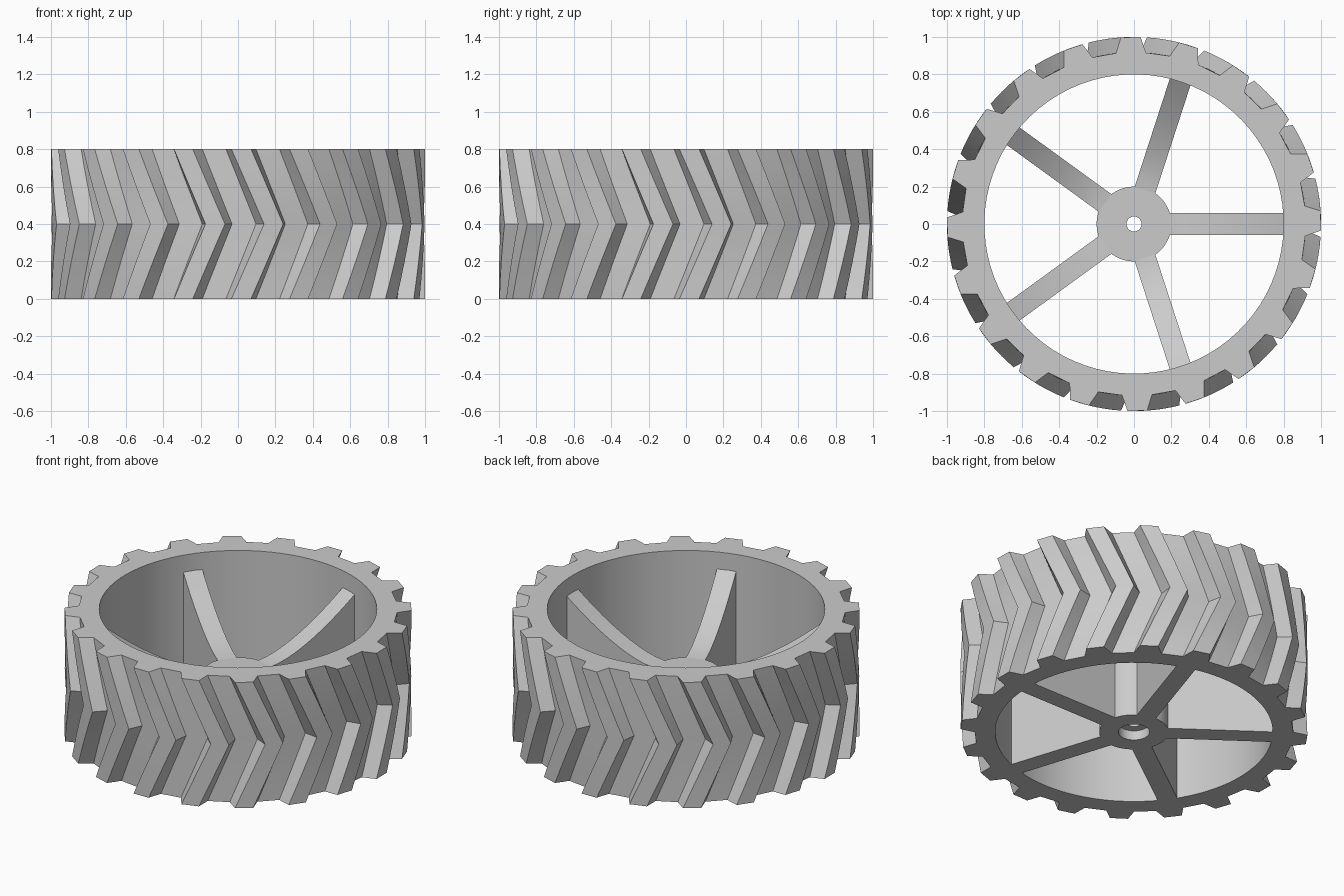
import bpy, bmesh
from math import sin, cos, radians, tau
from mathutils import Matrix

cube = bpy.data.objects.get("Cube")
if cube:
    bpy.data.objects.remove(cube, do_unlink=True)

grey = bpy.data.materials.new("plain grey")
grey.use_nodes = True
colour = (0.6, 0.6, 0.6, 1)
grey.diffuse_color = colour
grey.node_tree.nodes["Principled BSDF"].inputs["Base Color"].default_value = colour

HEIGHT, LUGS, STEPS = 0.8, 20, 8
RIM_IN, HUB_R, HUB_H, BORE = 0.8, 0.2, 0.4, 0.04


def finish(bm, name, angle=20):
    bmesh.ops.recalc_face_normals(bm, faces=bm.faces)
    mesh = bpy.data.meshes.new(name)
    bm.to_mesh(mesh)
    bm.free()
    mesh.materials.append(grey)
    obj = bpy.data.objects.new(name, mesh)
    bpy.context.collection.objects.link(obj)
    bpy.ops.object.select_all(action="DESELECT")
    obj.select_set(True)
    bpy.context.view_layer.objects.active = obj
    bpy.ops.object.shade_smooth_by_angle(angle=radians(angle))
    return obj


def polar(r, deg, z):
    return (r * cos(radians(deg)), r * sin(radians(deg)), z)


def bridge(bm, a, b):
    n = len(a)
    for i in range(n):
        j = (i + 1) % n
        bm.faces.new((a[i], a[j], b[j], b[i]))


# Rim with chevron tread: a toothed section twisted forward, then back
tooth = [(-5, 0.918), (-3, 1.0), (3, 1.0), (5, 0.918)]
pitch = 360 / LUGS
bm = bmesh.new()
loops = []
for s in range(STEPS + 1):
    t = s / STEPS
    twist = 1 + 10 * (1 - abs(2 * t - 1))
    loops.append([bm.verts.new(polar(r, i * pitch + a + twist, t * HEIGHT))
                  for i in range(LUGS) for a, r in tooth])
inner = [[bm.verts.new(polar(RIM_IN, (k - 1.5) * pitch / 4 + 1, z))
          for k in range(LUGS * 4)] for z in (HEIGHT, 0)]
loops += inner
for a, b in zip(loops, loops[1:] + loops[:1]):
    bridge(bm, a, b)
finish(bm, "treaded_rim", 12)

# Hub: turned profile with a through bore and a recess underneath
profile = [(BORE, HUB_H), (HUB_R, HUB_H), (HUB_R, 0), (0.09, 0), (0.09, 0.06), (BORE, 0.06)]
bm = bmesh.new()
rings = [[bm.verts.new(polar(r, k * 360 / 64, z)) for k in range(64)] for r, z in profile]
for a, b in zip(rings, rings[1:] + rings[:1]):
    bridge(bm, a, b)
finish(bm, "hub", 30)

# Spokes: flat underneath, top edge sweeping up to the rim
N = 10
for i in range(5):
    bm = bmesh.new()
    side = []
    for k in range(N + 1):
        t = k / N
        side.append((0.19 + 0.62 * t, HUB_H + 0.3 * t ** 1.6))
    side += [(0.81, 0), (0.19, 0)]
    left, right = [[bm.verts.new((x, y, z)) for x, z in side] for y in (0.058, -0.058)]
    bridge(bm, left, right)
    bm.faces.new(left)
    bm.faces.new(right)
    bmesh.ops.transform(bm, matrix=Matrix.Rotation(tau * i / 5, 4, "Z"), verts=bm.verts)
    finish(bm, f"spoke_{i + 1}", 30)
